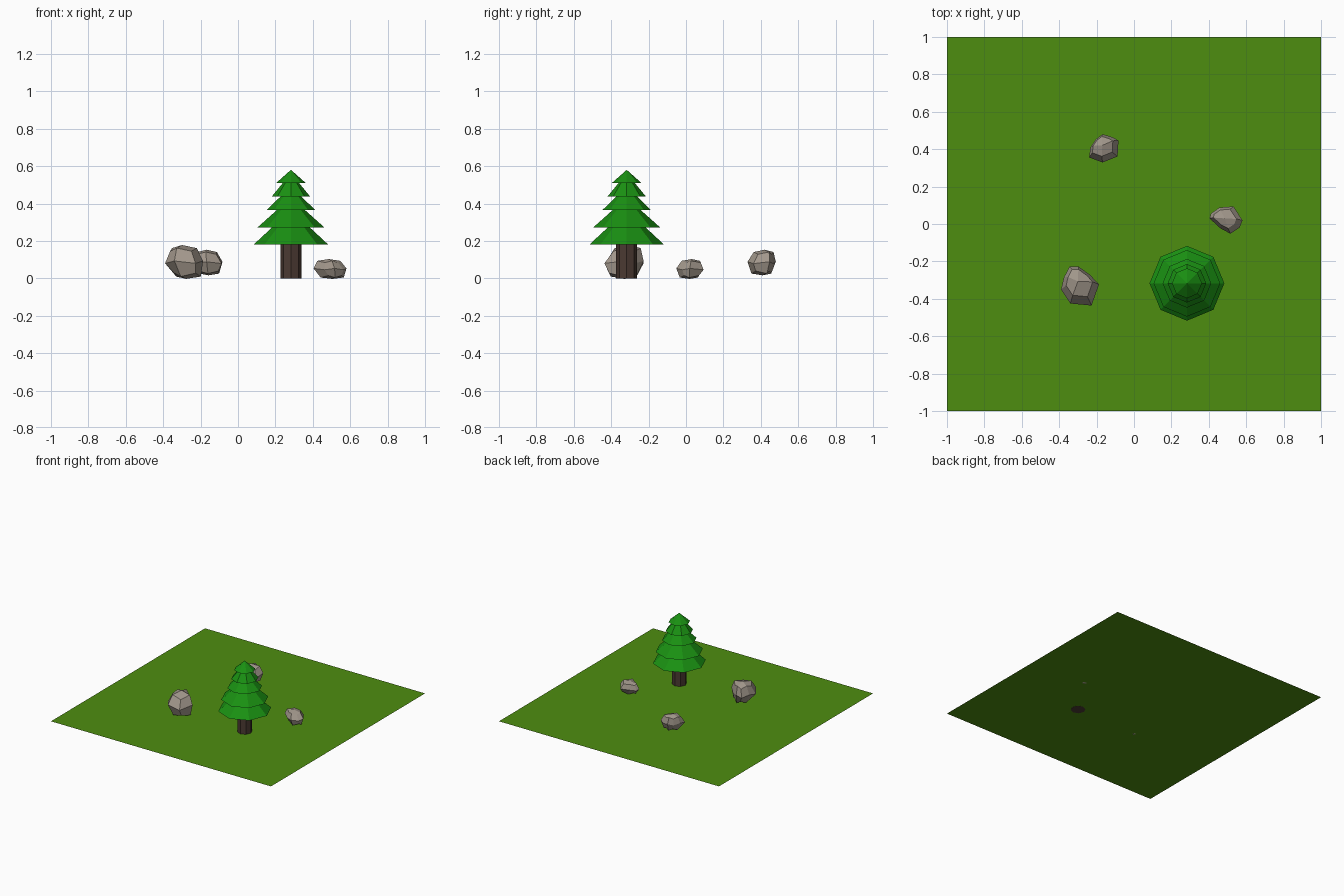
import bpy, bmesh, math
from mathutils import Vector

if "Cube" in bpy.data.objects:
    bpy.data.objects.remove(bpy.data.objects["Cube"])


def material(name, rgb):
    m = bpy.data.materials.new(name)
    m.diffuse_color = (*rgb, 1)
    m.use_nodes = True
    m.node_tree.nodes["Principled BSDF"].inputs["Base Color"].default_value = m.diffuse_color
    return m


GRASS = material("grass", (0.076, 0.27, 0.005))
LEAF = material("needles", (0.01, 0.28, 0.006))
BARK = material("bark", (0.07, 0.042, 0.032))
STONE = material("stone", (0.36, 0.31, 0.26))


def build(name, verts, faces, mat):
    me = bpy.data.meshes.new(name)
    me.from_pydata(verts, [], faces)
    bm = bmesh.new()
    bm.from_mesh(me)
    if len(faces) > 1:
        bmesh.ops.recalc_face_normals(bm, faces=bm.faces)
    bm.to_mesh(me)
    bm.free()
    me.materials.append(mat)
    ob = bpy.data.objects.new(name, me)
    bpy.context.collection.objects.link(ob)
    return ob


def lathe(name, centre, profile, sides, mat, tip=None):
    """Faceted turned shape, closed below and either tipped or capped above."""
    cx, cy = centre
    verts, faces, n = [], [], sides
    for r, z in profile:
        for i in range(n):
            a = math.tau * i / n
            verts.append((cx + r * math.cos(a), cy + r * math.sin(a), z))
    for k in range(len(profile) - 1):
        for i in range(n):
            j = (i + 1) % n
            faces.append((k*n + i, k*n + j, (k+1)*n + j, (k+1)*n + i))
    faces.append(tuple(reversed(range(n))))
    last = (len(profile) - 1) * n
    if tip is None:
        faces.append(tuple(range(last, last + n)))
    else:
        verts.append((cx, cy, tip))
        faces += [(last + i, last + (i + 1) % n, len(verts) - 1) for i in range(n)]
    return build(name, verts, faces, mat)


def rock(name, outline, z0, z1, top_shift, low_shift):
    """24-quad boulder: a plan outline of 8 points, inset rings above and below."""
    pts = [Vector((*p, 0)) for p in outline]
    c = sum(pts, Vector()) / 8
    mid, half = (z0 + z1) / 2, (z1 - z0) / 2
    verts = []
    for scale, zs, shift in ((0.7, (-0.86, -0.66), low_shift),
                             (1, (0.06, -0.08), (0, 0)),
                             (0.7, (0.82, 0.64), top_shift)):
        for i, p in enumerate(pts):
            q = c + (p - c) * scale + Vector((*shift, 0))
            verts.append((q.x, q.y, mid + half * zs[i % 2]))
    verts.append((c.x + low_shift[0], c.y + low_shift[1], z0))
    verts.append((c.x + top_shift[0], c.y + top_shift[1], z1))
    faces = []
    for k in (0, 8):
        for i in range(8):
            j = (i + 1) % 8
            faces.append((k + i, k + j, k + 8 + j, k + 8 + i))
    for base, pole in ((0, 24), (16, 25)):
        for i in range(0, 8, 2):
            faces.append((pole, base + i, base + i + 1, base + (i + 2) % 8))
    return build(name, verts, faces, STONE)


# Ground sheet
build("ground", [(-1, -1, 0), (1, -1, 0), (1, 1, 0), (-1, 1, 0)], [(0, 1, 2, 3)], GRASS)

# Conifer: trunk and five stacked skirts
TREE = (0.283, -0.317)
lathe("trunk", TREE, [(0.056, -0.001), (0.056, 0.19)], 8, BARK)
lathe("foliage", TREE,
      [(0.2, 0.18), (0.1, 0.273), (0.178, 0.273), (0.075, 0.365),
       (0.13, 0.365), (0.056, 0.437), (0.103, 0.437), (0.044, 0.509),
       (0.08, 0.509)], 8, LEAF, tip=0.58)

# Rocks
rock("large_rock",
     [(-.187, -.323), (-.235, -.272), (-.297, -.227), (-.345, -.227),
      (-.375, -.286), (-.39, -.35), (-.34, -.425), (-.227, -.436)],
     -0.003, 0.178, (0.0, 0.012), (0.022, -0.01))
rock("round_rock",
     [(-.083, .447), (-.12, .466), (-.168, .48), (-.205, .452),
      (-.233, .41), (-.24, .356), (-.168, .329), (-.088, .361)],
     0.016, 0.153, (-0.006, 0.008), (0.006, -0.004))
rock("small_rock",
     [(.58, .02), (.532, .094), (.457, .088), (.411, .056),
      (.404, .03), (.463, -.024), (.516, -.052), (.564, -.02)],
     -0.003, 0.103, (-0.006, 0.006), (0.012, -0.004))
